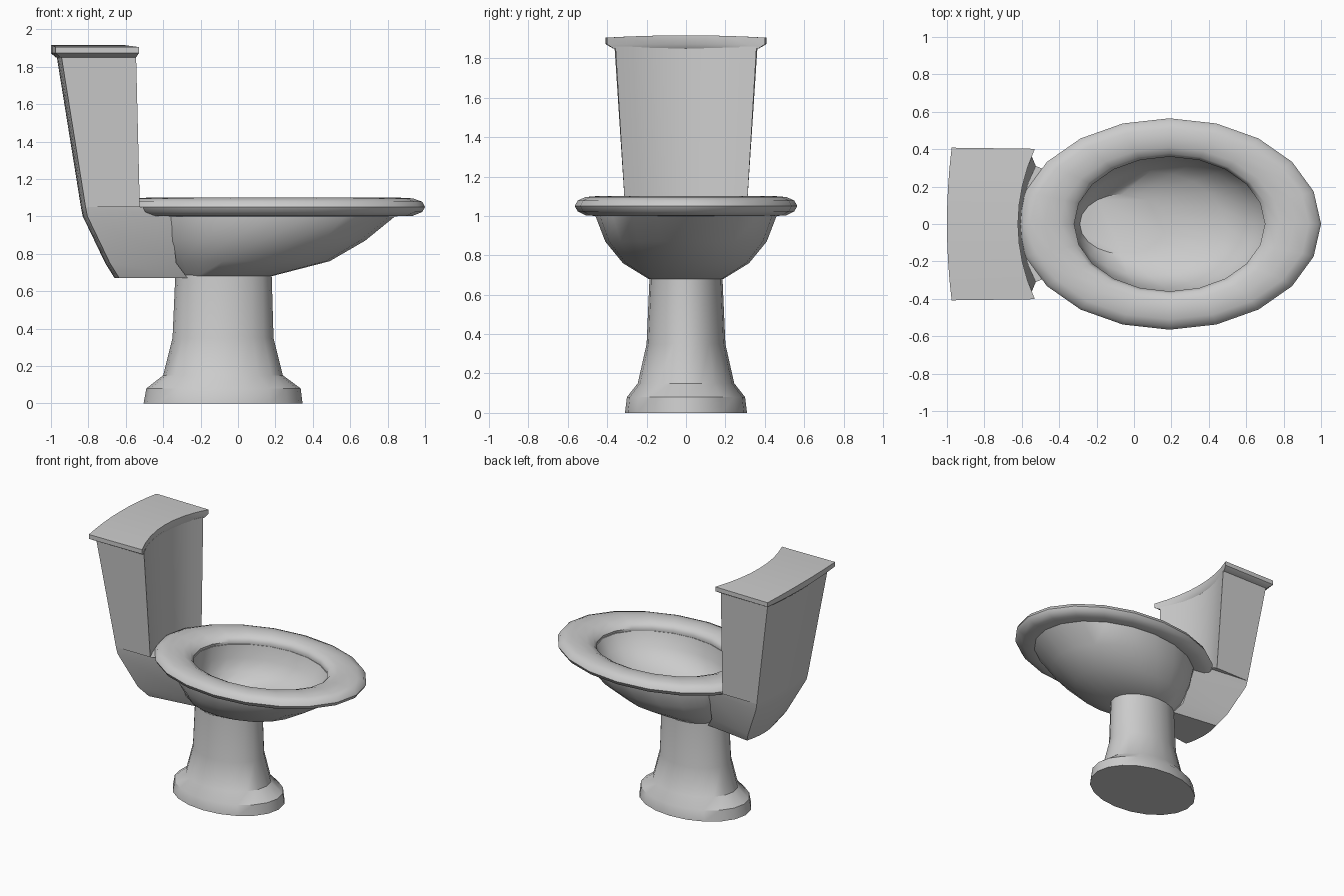
import bpy, math

if "Cube" in bpy.data.objects:
    bpy.data.objects.remove(bpy.data.objects["Cube"])

SIDES = 20


def finish(name, verts, faces, angle=35):
    """Make an object, weld it, fix normals and smooth it by angle."""
    import bmesh
    me = bpy.data.meshes.new(name)
    me.from_pydata(verts, [], faces)
    bm = bmesh.new()
    bm.from_mesh(me)
    bmesh.ops.remove_doubles(bm, verts=bm.verts, dist=1e-5)
    bmesh.ops.recalc_face_normals(bm, faces=bm.faces)
    bm.to_mesh(me)
    bm.free()
    ob = bpy.data.objects.new(name, me)
    bpy.context.collection.objects.link(ob)
    bpy.ops.object.select_all(action='DESELECT')
    ob.select_set(True)
    bpy.context.view_layer.objects.active = ob
    bpy.ops.object.shade_smooth_by_angle(angle=math.radians(angle))
    return ob


def bridge(rings, n, closed=False):
    """Quads between successive rings of n points."""
    last = rings if closed else rings - 1
    return [(r * n + i, r * n + (i + 1) % n,
             (r + 1) % rings * n + (i + 1) % n, (r + 1) % rings * n + i)
            for r in range(last) for i in range(n)]


def oval_loft(name, rings, closed=False, caps=True, angle=35):
    """Loft through ovals given as (x left, x right, y half-width, z)."""
    verts = []
    for x0, x1, ry, z in rings:
        for k in range(SIDES):
            a = 2 * math.pi * k / SIDES
            verts.append(((x0 + x1) / 2 + (x1 - x0) / 2 * math.cos(a),
                          ry * math.sin(a), z))
    faces = bridge(len(rings), SIDES, closed)
    if caps:
        end = len(verts)
        faces += [tuple(range(SIDES)), tuple(range(end - SIDES, end))]
    return finish(name, verts, faces, angle)


def tank_loft(name, sections):
    """Loft sections (z, back x, front x, back half-width, front half-width,
    front hollow, crown) with a bowed back and a hollowed front."""
    n = 9
    verts = []
    for z, xb, xf, wb, wf, hollow, crown in sections:
        ts = [-1 + 2 * i / (n - 1) for i in range(n)]
        verts += [(xb + 0.025 * t * t, wb * t, z + crown * (1 - t * t)) for t in ts]
        verts += [(xf - hollow * (1 - t * t), wf * t, z + crown * (1 - t * t))
                  for t in reversed(ts)]
    m = 2 * n
    faces = bridge(len(sections), m)
    for base in (0, (len(sections) - 1) * m):
        faces += [(base + i, base + i + 1, base + m - 2 - i, base + m - 1 - i)
                  for i in range(n - 1)]
    return finish(name, verts, faces)


# Flared pedestal
oval_loft("pedestal", [
    (-0.505, 0.345, 0.31, 0), (-0.49, 0.335, 0.30, 0.08),
    (-0.40, 0.24, 0.245, 0.15), (-0.35, 0.19, 0.20, 0.35),
    (-0.335, 0.18, 0.185, 0.69)])

# Bowl: outer shell up to the rim, then the inner basin down to the flat floor
oval_loft("bowl", [
    (-0.32, 0.18, 0.19, 0.68), (-0.38, 0.49, 0.32, 0.76),
    (-0.43, 0.68, 0.41, 0.87), (-0.46, 0.84, 0.46, 1.0),
    (-0.46, 0.84, 0.46, 1.02), (-0.32, 0.70, 0.36, 1.03),
    (-0.32, 0.64, 0.335, 0.93), (-0.31, 0.48, 0.28, 0.84),
    (-0.29, 0.17, 0.16, 0.76)])

# Rounded seat ring, profile as (x radius, y radius, z) about its centre
CX = 0.19
profile = [(0.52, 0.365, 1.02), (0.65, 0.46, 1.0), (0.745, 0.51, 1.003),
           (0.795, 0.55, 1.023), (0.81, 0.565, 1.05), (0.795, 0.55, 1.078),
           (0.745, 0.51, 1.096), (0.67, 0.46, 1.10), (0.59, 0.41, 1.094),
           (0.535, 0.375, 1.075), (0.51, 0.36, 1.05)]
oval_loft("seat", [(CX - rx, CX + rx, ry, z) for rx, ry, z in profile],
          closed=True, caps=False, angle=50)

# Tank with its shelf under the seat and neck running into the bowl
tank_loft("tank", [
    (0.67, -0.66, -0.27, 0.17, 0.12, 0, 0),
    (0.75, -0.71, -0.33, 0.23, 0.16, 0, 0),
    (1.0, -0.83, -0.36, 0.305, 0.245, 0, 0),
    (1.05, -0.84, -0.40, 0.31, 0.26, 0, 0),
    (1.05, -0.84, -0.525, 0.31, 0.31, 0.08, 0),
    (1.86, -0.97, -0.545, 0.363, 0.358, 0.09, 0)])

# Tank lid with chamfered underside and slight crown
tank_loft("tank_lid", [
    (1.85, -0.975, -0.545, 0.37, 0.368, 0.09, 0),
    (1.872, -1.0, -0.53, 0.408, 0.402, 0.09, 0),
    (1.905, -1.0, -0.53, 0.408, 0.402, 0.09, 0.012)])
